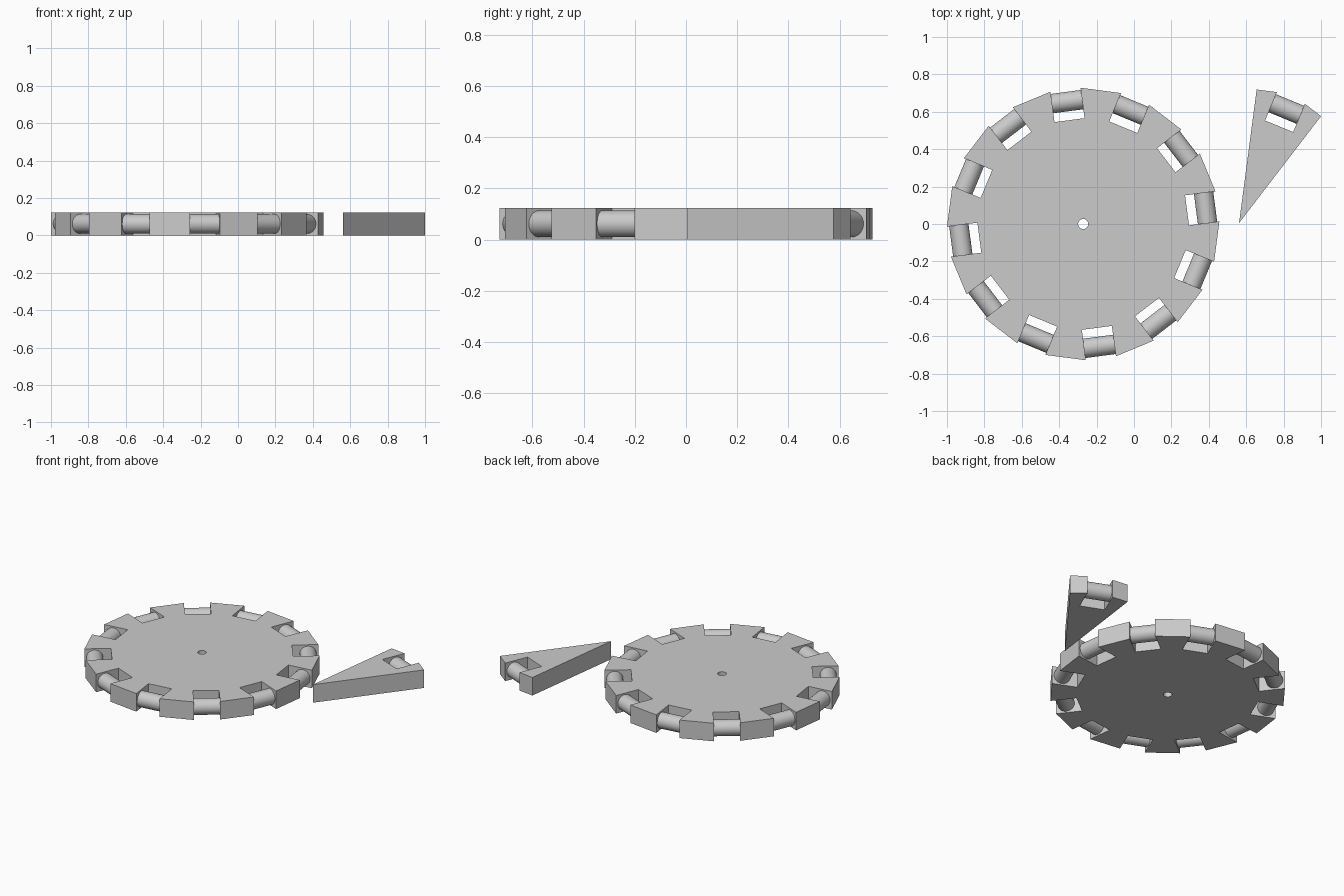
import bpy, bmesh
from math import radians, cos, sin
from mathutils import Matrix, Vector

if "Cube" in bpy.data.objects:
    bpy.data.objects.remove(bpy.data.objects["Cube"])

HEIGHT = 0.123
FLAT = 0.7203          # centre to the flat rim faces
NOTCH = 0.081          # half width of a notch
NOTCH_IN = 0.56        # centre to the notch floor
ROLLER_AT, ROLLER_R = 0.66, 0.052
BLOCK = 0.109          # half width of a rim block
STEP = 30

grey = bpy.data.materials.new("plain_grey")
grey.use_nodes = True
grey.diffuse_color = (0.6, 0.6, 0.6, 1)
grey.node_tree.nodes["Principled BSDF"].inputs["Base Color"].default_value = (0.6, 0.6, 0.6, 1)


def polar(angle, out, side=0.0):
    """Point at a distance out along the angle, shifted sideways."""
    a = radians(angle)
    return Vector((out * cos(a) - side * sin(a), out * sin(a) + side * cos(a), 0))


def notch(angle):
    """Outline of one notch with the rim corners on both sides."""
    half = STEP / 2
    return [polar(angle - half, FLAT, BLOCK), polar(angle, NOTCH_IN, -NOTCH),
            polar(angle, NOTCH_IN, NOTCH), polar(angle + half, FLAT, -BLOCK)]


def plate(name, loops, centre):
    """Flat plate extruded from closed outlines; inner loops are holes."""
    bm = bmesh.new()
    for loop in loops:
        verts = [bm.verts.new(p) for p in loop]
        for i, v in enumerate(verts):
            bm.edges.new((verts[i - 1], v))
    bmesh.ops.triangle_fill(bm, use_beauty=True, edges=bm.edges[:])
    bmesh.ops.dissolve_limit(bm, angle_limit=0.01, verts=bm.verts[:], edges=bm.edges[:])
    new = bmesh.ops.extrude_face_region(bm, geom=bm.faces[:])["geom"]
    top = [g for g in new if isinstance(g, bmesh.types.BMVert)]
    bmesh.ops.translate(bm, verts=top, vec=(0, 0, HEIGHT))
    bmesh.ops.recalc_face_normals(bm, faces=bm.faces[:])
    return finish(name, bm, centre)


def finish(name, bm, centre):
    mesh = bpy.data.meshes.new(name)
    bm.to_mesh(mesh)
    bm.free()
    mesh.materials.append(grey)
    obj = bpy.data.objects.new(name, mesh)
    obj.location = centre
    bpy.context.collection.objects.link(obj)
    return obj


def roller(name, angle, centre):
    """Cylinder lying across a notch."""
    bm = bmesh.new()
    turn = Matrix.Rotation(radians(angle), 4, "Z") @ Matrix.Rotation(radians(90), 4, "X")
    spot = polar(angle, ROLLER_AT) + Vector((0, 0, HEIGHT / 2))
    bmesh.ops.create_cone(bm, cap_ends=True, segments=48, radius1=ROLLER_R, radius2=ROLLER_R,
                          depth=2 * NOTCH, matrix=Matrix.Translation(spot) @ turn)
    obj = finish(name, bm, centre)
    bpy.ops.object.select_all(action="DESELECT")
    obj.select_set(True)
    bpy.context.view_layer.objects.active = obj
    bpy.ops.object.shade_smooth_by_angle(angle=radians(35))


# Wheel body with twelve notches and a centre hole
wheel_centre = Vector((-0.2717, 0, 0))
angles = [7.5 + STEP * k for k in range(12)]
rim = [p for a in angles for p in notch(a)]
hole = [polar(a, 0.027) for a in range(0, 360, 15)]
plate("wheel_body", [rim, hole], wheel_centre)
for i, a in enumerate(angles):
    roller(f"wheel_roller_{i + 1}", a, wheel_centre)

# Separate wedge segment with its own notch and roller
wedge_centre = Vector((0.5617, 0.005, 0))
mid = 67.5
wedge = [Vector((0, 0, 0)), polar(mid - STEP / 2, FLAT), *notch(mid), polar(mid + STEP / 2, FLAT)]
plate("wedge_segment", [wedge], wedge_centre)
roller("wedge_roller", mid, wedge_centre)
